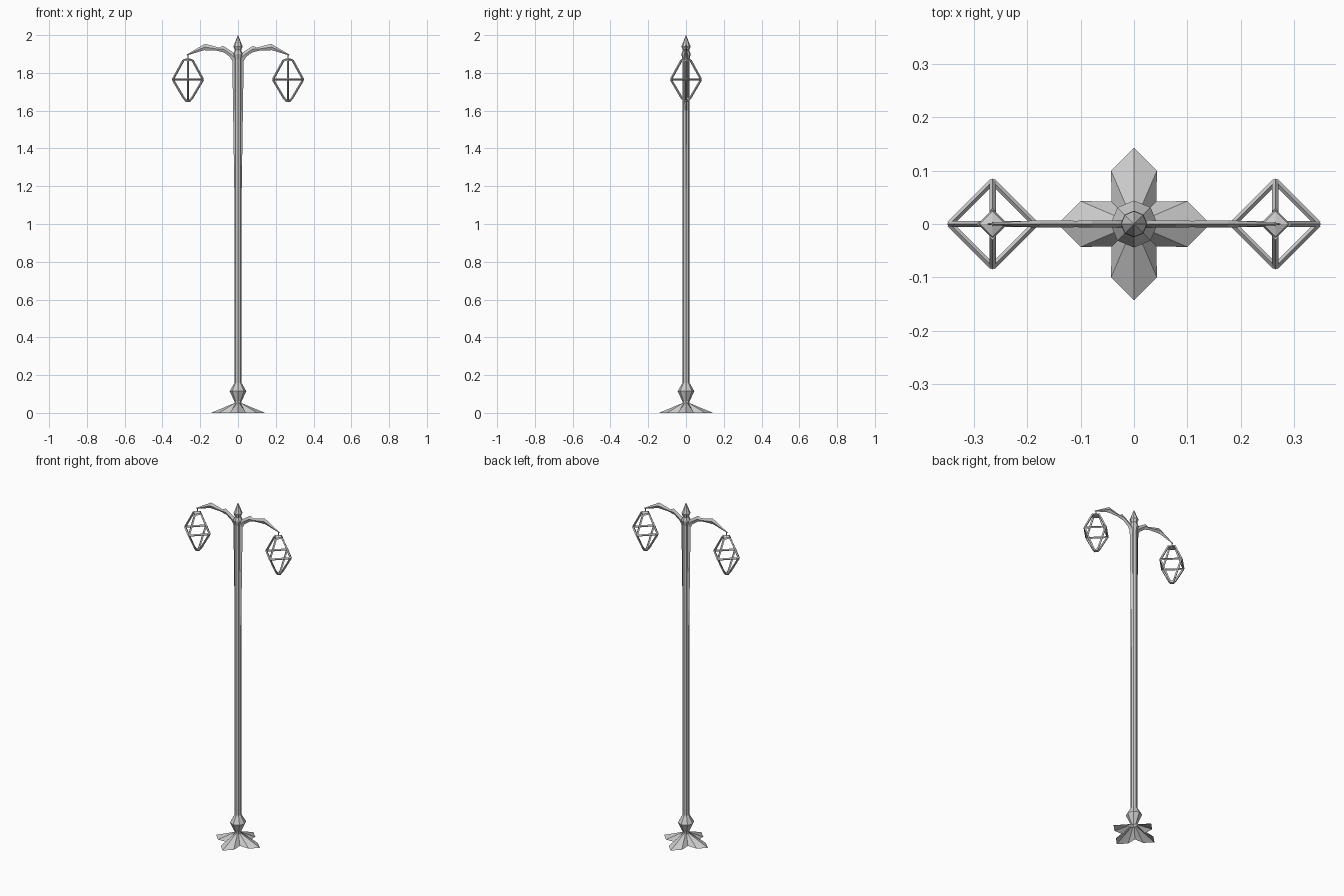
import bpy, bmesh, math
from mathutils import Vector

if "Cube" in bpy.data.objects:
    bpy.data.objects.remove(bpy.data.objects["Cube"])


def make(name, verts, faces):
    bm = bmesh.new()
    vs = [bm.verts.new(v) for v in verts]
    for f in faces:
        bm.faces.new([vs[i] for i in f])
    bmesh.ops.recalc_face_normals(bm, faces=bm.faces[:])
    me = bpy.data.meshes.new(name)
    bm.to_mesh(me)
    bm.free()
    ob = bpy.data.objects.new(name, me)
    bpy.context.collection.objects.link(ob)
    return ob


def loft(name, rings, caps=(True, True)):
    n = len(rings[0])
    verts = [v for r in rings for v in r]
    faces = [(k * n + i, k * n + (i + 1) % n, (k + 1) * n + (i + 1) % n, (k + 1) * n + i)
             for k in range(len(rings) - 1) for i in range(n)]
    if caps[0]:
        faces.append(tuple(range(n)))
    if caps[1]:
        faces.append(tuple(range(len(verts) - n, len(verts))))
    return make(name, verts, faces)


def lathe(name, profile, sides, x=0):
    return loft(name, [[(x + r * math.cos(math.tau * i / sides), r * math.sin(math.tau * i / sides), z)
                        for i in range(sides)] for r, z in profile])


def bars(name, segments, r):
    # four-sided rods between point pairs, one object
    verts, faces = [], []
    for a, b in segments:
        a, b = Vector(a), Vector(b)
        d = (b - a).normalized()
        u = d.cross(Vector((0, 0, 1)))
        u = u.normalized() if u.length > 0.01 else Vector((1, 0, 0))
        w = d.cross(u)
        o = len(verts)
        for p in (a, b):
            verts += [p + u * r, p + w * r, p - u * r, p - w * r]
        faces += [(o + i, o + (i + 1) % 4, o + 4 + (i + 1) % 4, o + 4 + i) for i in range(4)]
        faces += [(o, o + 1, o + 2, o + 3), (o + 4, o + 5, o + 6, o + 7)]
    return make(name, verts, faces)


# Four-petal foot, an open folded shell
outer, inner = [], []
for q in range(4):
    t = q * math.pi / 2
    for px, py in ((0.1, -0.043), (0.143, 0), (0.1, 0.043), (0.042, 0.042)):
        outer.append((px * math.cos(t) - py * math.sin(t), px * math.sin(t) + py * math.cos(t), 0))
        a = t + math.atan2(py, px)
        inner.append((0.016 * math.cos(a), 0.016 * math.sin(a), 0.053))
loft("foot_petals", [outer, inner], (False, True))

# Bud above the foot, pole and finial
lathe("base_bud", [(0.014, 0.05), (0.044, 0.115), (0.018, 0.16)], 8)
lathe("pole", [(0.0185, 0.05), (0.0185, 1.88)], 8)
lathe("finial", [(0.016, 1.86), (0.025, 1.90), (0.017, 1.92), (0.024, 1.94), (0.001, 2.0)], 8)

# Arm blade: (upper point, lower point, half thickness), running down the pole
ARM = [((0.275, 1.895), (0.268, 1.893), 0.002), ((0.175, 1.954), (0.18, 1.92), 0.007),
       ((0.10, 1.934), (0.115, 1.918), 0.006), ((0.08, 1.944), (0.075, 1.908), 0.007),
       ((0.025, 1.908), (0.042, 1.884), 0.007), ((0.0, 1.89), (0.03, 1.862), 0.008),
       ((0.0, 1.6), (0.026, 1.6), 0.008), ((0.0, 1.0), (0.017, 1.0), 0.006)]

for side, s in (("left", -1), ("right", 1)):
    rings = []
    for (x1, z1), (x2, z2), h in ARM:
        xm, zm = (x1 + x2) / 2, (z1 + z2) / 2
        rings.append([(s * x1, 0, z1), (s * xm, h, zm), (s * x2, 0, z2), (s * xm, -h, zm)])
    loft(side + "_arm", rings)

    # Lantern: diamond cage of rods with a small cap and hook
    cx = s * 0.265
    levels = [(0.024, 1.867), (0.08, 1.765), (0.024, 1.67), (0.009, 1.652)]
    segs = []
    for q in range(4):
        c, d = round(math.cos(q * math.pi / 2)), round(math.sin(q * math.pi / 2))
        pts = [(cx + r * c, r * d, z) for r, z in levels]
        segs += list(zip(pts, pts[1:]))
        segs.append((pts[1], (cx - 0.08 * d, 0.08 * c, 1.765)))
    bars(side + "_lantern_cage", segs, 0.006)
    lathe(side + "_lantern_cap", [(0.028, 1.864), (0.024, 1.872), (0.004, 1.878)], 4, cx)
    lathe(side + "_lantern_base", [(0.012, 1.647), (0.018, 1.656)], 4, cx)
    lathe(side + "_lantern_hook", [(0.004, 1.87), (0.003, 1.9)], 4, cx)
